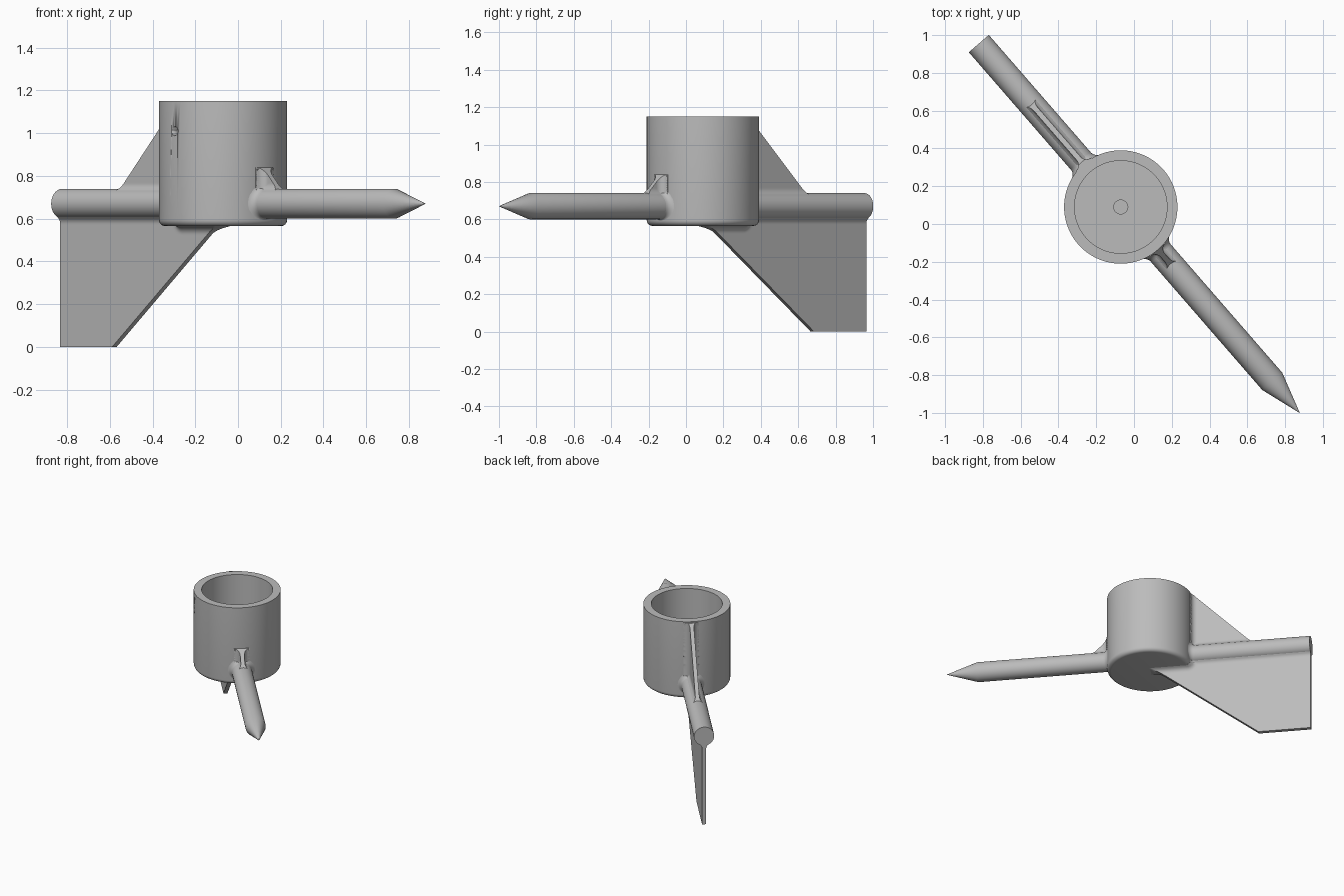
import bpy, bmesh, math
from mathutils import Matrix, Vector

cube = bpy.data.objects.get("Cube")
if cube:
    bpy.data.objects.remove(cube, do_unlink=True)

grey = bpy.data.materials.new("matte_grey")
grey.use_nodes = True
shade = (0.5, 0.5, 0.5, 1)
grey.diffuse_color = shade
grey.node_tree.nodes["Principled BSDF"].inputs["Base Color"].default_value = shade

# Local frame: cup axis is z, pointer runs along +x, tail along -x
FRAME = Matrix.Translation((-0.07, 0.09, 0)) @ Matrix.Rotation(math.atan2(-0.755, 0.656), 4, "Z")
CUP_R, CUP_BASE, CUP_TOP, CORNER = 0.30, 0.565, 1.15, 0.03
BOOM_R, BOOM_Z, TAIL = 0.07, 0.67, 1.146
HALF, FILLET = 0.014, 0.04


def finish(name, bm, angle=35):
    bmesh.ops.recalc_face_normals(bm, faces=bm.faces)
    me = bpy.data.meshes.new(name)
    bm.to_mesh(me)
    bm.free()
    me.materials.append(grey)
    ob = bpy.data.objects.new(name, me)
    ob.matrix_world = FRAME
    bpy.context.collection.objects.link(ob)
    bpy.ops.object.select_all(action="DESELECT")
    ob.select_set(True)
    bpy.context.view_layer.objects.active = ob
    bpy.ops.object.shade_smooth_by_angle(angle=math.radians(angle))
    return ob


def skin(bm, rings):
    """Bridge closed rings of equal length."""
    for a, b in zip(rings, rings[1:]):
        n = len(a)
        for i in range(n):
            bm.faces.new((a[i], a[(i + 1) % n], b[(i + 1) % n], b[i]))


def lathe(name, profile, place, segs):
    """Spin (radius, height) points and cap both ends."""
    bm = bmesh.new()
    rings = [[bm.verts.new(place(r, h, math.tau * i / segs)) for i in range(segs)]
             for r, h in profile]
    skin(bm, rings)
    bm.faces.new(rings[0])
    bm.faces.new(rings[-1])
    return finish(name, bm)


def upright(r, h, a):
    return (r * math.cos(a), r * math.sin(a), h)


def lengthwise(r, h, a):
    return (h, r * math.cos(a), BOOM_Z + r * math.sin(a))


# Cup with rounded base, open top and a pivot dimple in the floor
arc = [math.radians(a) for a in range(0, 91, 15)]
cup_profile = [(CUP_R - CORNER + CORNER * math.sin(a), CUP_BASE + CORNER - CORNER * math.cos(a))
               for a in arc]
cup_profile += [(CUP_R, CUP_TOP), (0.245, CUP_TOP), (0.245, 0.65), (0.037, 0.65), (0.037, 0.62)]
cup = lathe("cup", cup_profile, upright, 96)

# Screw hole through one side of the cup wall
bm = bmesh.new()
bmesh.ops.create_cone(bm, cap_ends=True, segments=24, radius1=0.022, radius2=0.022, depth=0.16,
                      matrix=Matrix.Translation((0, -0.28, 1.01)) @ Matrix.Rotation(math.pi / 2, 4, "X"))
cutter = finish("hole_cutter", bm)
cutter.hide_render = True
cut = cup.modifiers.new("screw_hole", "BOOLEAN")
cut.operation = "DIFFERENCE"
cut.solver = "EXACT"
cut.object = cutter
bpy.context.view_layer.objects.active = cup
bpy.ops.object.modifier_apply(modifier=cut.name)
bpy.data.objects.remove(cutter, do_unlink=True)

# Tail boom and pointed front boom
lathe("tail_boom", [(BOOM_R, -TAIL), (BOOM_R, -0.27)], lengthwise, 48)
lathe("pointer_boom", [(BOOM_R, 0.27), (BOOM_R, 1.223), (0.001, 1.443)], lengthwise, 48)


# Curved collars blending the booms into the cup wall
def collar(name, sign, segs=64):
    bm = bmesh.new()
    rings = []
    for phi in arc:
        ring = []
        for i in range(segs):
            a = math.tau * i / segs
            f = 0.03 - 0.02 * max(0, -math.sin(a)) ** 2
            rad = BOOM_R + f * (1 - math.cos(phi))
            y = rad * math.cos(a)
            x = math.sqrt(CUP_R ** 2 - y * y) + f * (1 - math.sin(phi)) - 0.001
            ring.append(bm.verts.new((sign * x, y, BOOM_Z + rad * math.sin(a))))
        rings.append(ring)
    skin(bm, rings)
    finish(name, bm)


collar("tail_collar", -1)
collar("pointer_collar", 1)


def flare(d):
    """Extra half thickness of a fillet at distance d from a surface."""
    k = min(max(FILLET - d, 0), FILLET)
    return FILLET - math.sqrt(FILLET ** 2 - k * k)


def half_thickness(r, z):
    inner = CUP_R - CORNER
    d_cup = math.hypot(max(r - inner, 0), max(CUP_BASE + CORNER - z, 0)) - CORNER
    d_boom = abs(z - BOOM_Z) - 0.0558
    return HALF + max(flare(d_cup), min(flare(d_boom), 0.0206))


# Upright fins: thin sheets that thicken where they meet cup and boom
def fin(name, sign, z_low, z_high, near, far, rows=64, cols=48, power=1.0):
    bm = bmesh.new()
    rings = []
    for j in range(rows + 1):
        z = z_low + (z_high - z_low) * j / rows
        a, b = near(z), far(z)
        span = [a + (b - a) * (i / cols) ** power for i in range(cols + 1)]
        left = [bm.verts.new((sign * r, half_thickness(r, z), z)) for r in span]
        right = [bm.verts.new((sign * r, -half_thickness(r, z), z)) for r in span]
        rings.append(left + right[::-1])
    skin(bm, rings)
    n = 2 * cols + 1
    for ring in (rings[0], rings[-1]):
        for i in range(cols):
            bm.faces.new((ring[i], ring[i + 1], ring[n - i - 1], ring[n - i]))
    finish(name, bm)


def keel_edge(z):
    # Straight slope that sweeps level under the cup
    r = 0.775 - 1.292 * z
    if z > 0.53:
        r -= 0.045 * ((min(z, CUP_BASE) - 0.53) / 0.035) ** 2
    return max(r, 0.0)


fin("tail_keel", -1, 0, 0.612, keel_edge, lambda z: TAIL, rows=110, cols=90)
fin("tail_upper_fin", -1, 0.72, 1.145, lambda z: 0.28, lambda z: 0.31 + 0.995 * (CUP_TOP - z), power=1.6)
fin("pointer_gusset", 1, 0.72, 0.84, lambda z: 0.28, lambda z: 0.30 + (0.84 - z), rows=40, cols=32)
